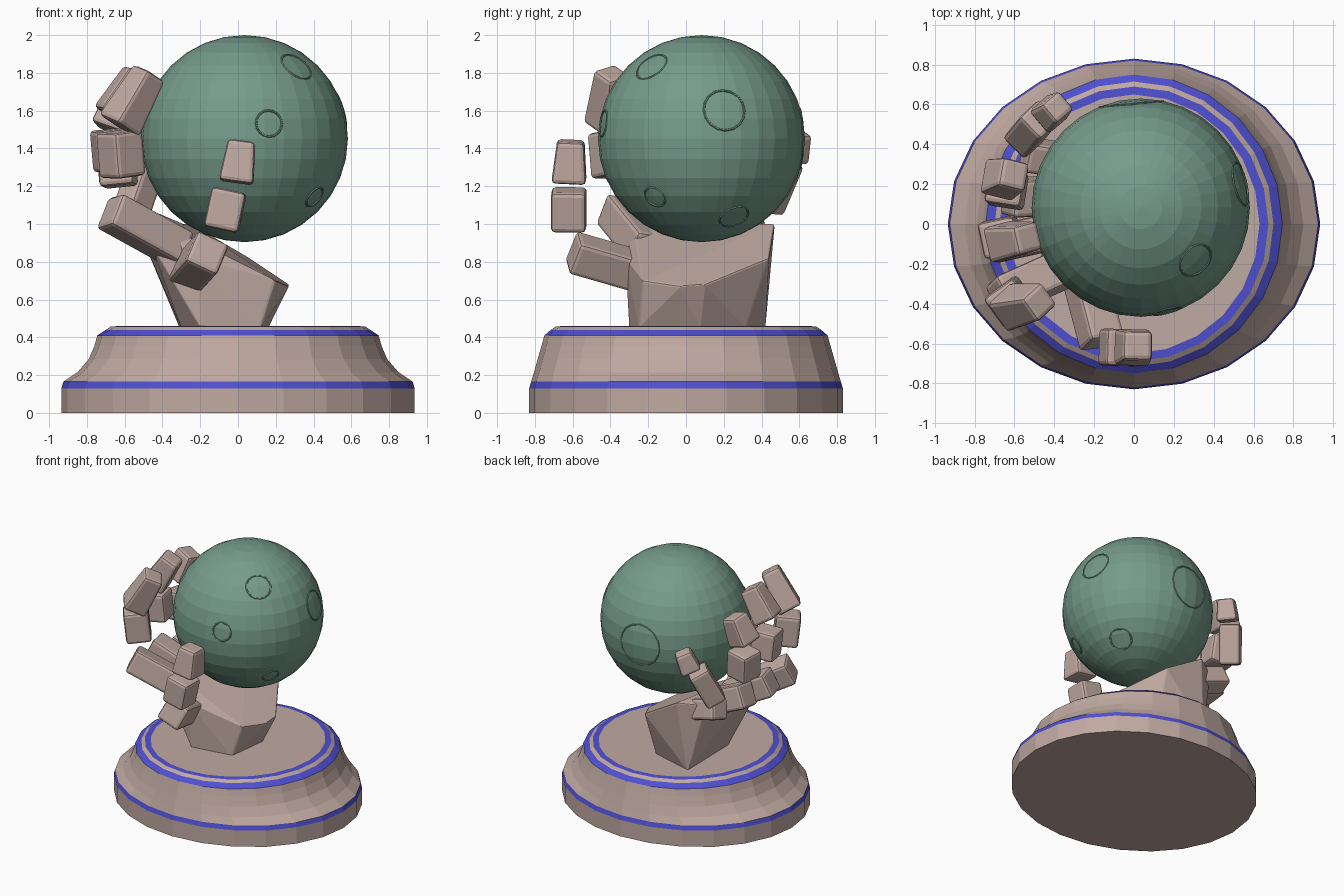
import bpy, bmesh, math
from mathutils import Vector, Matrix

if "Cube" in bpy.data.objects:
    bpy.data.objects.remove(bpy.data.objects["Cube"])


def material(name, rgb):
    m = bpy.data.materials.new(name)
    m.diffuse_color = (*rgb, 1)
    m.use_nodes = True
    m.node_tree.nodes["Principled BSDF"].inputs["Base Color"].default_value = m.diffuse_color
    return m


CLAY = material("clay", (0.53, 0.40, 0.36))
BLUE = material("blue_trim", (0.08, 0.08, 0.65))
GREEN = material("green_globe", (0.18, 0.33, 0.26))


def add(name, bm, *mats, bevel=0):
    bmesh.ops.recalc_face_normals(bm, faces=bm.faces)
    me = bpy.data.meshes.new(name)
    bm.to_mesh(me)
    bm.free()
    ob = bpy.data.objects.new(name, me)
    bpy.context.collection.objects.link(ob)
    for m in mats:
        me.materials.append(m)
    if bevel:
        b = ob.modifiers.new("bevel", "BEVEL")
        b.width, b.segments = bevel, 2
        b.limit_method = 'ANGLE'
        b.angle_limit = math.radians(35)
    return ob


# Pedestal: elliptical foot blending to a round top; (rx, ry, z, blue band above?)
SIDES = 24
rings = [(.935, .83, 0, 0), (.935, .83, .13, 1), (.925, .82, .165, 0),
         (.85, .805, .215, 0), (.79, .785, .285, 0), (.76, .765, .355, 0),
         (.745, .75, .41, 1), (.70, .715, .44, 0), (.675, .69, .457, 1), (.63, .65, .46, 0)]
bm = bmesh.new()
loops = []
for rx, ry, z, _ in rings:
    loops.append([bm.verts.new((rx * math.cos(2 * math.pi * i / SIDES),
                                ry * math.sin(2 * math.pi * i / SIDES), z)) for i in range(SIDES)])
for (lo, hi, ring) in zip(loops, loops[1:], rings):
    for i in range(SIDES):
        j = (i + 1) % SIDES
        bm.faces.new((lo[i], lo[j], hi[j], hi[i])).material_index = ring[3]
bm.faces.new(loops[0])
bm.faces.new(loops[-1])
add("pedestal", bm, CLAY, BLUE)

# Globe with shallow circular markings
C, R = Vector((.034, .082, 1.452)), .548
bm = bmesh.new()
bmesh.ops.create_uvsphere(bm, u_segments=32, v_segments=16, radius=R)
bmesh.ops.translate(bm, verts=bm.verts, vec=C)
add("globe", bm, GREEN)


def marking(name, direction, r, thick=.006, n=16, k=6):
    d = Vector(direction).normalized()
    rot = d.to_track_quat('Z', 'Y')
    bm = bmesh.new()
    grid = []
    for i in range(n):
        a = 2 * math.pi * i / n
        ring = []
        for j in range(k):
            b = 2 * math.pi * j / k
            q = r + thick * math.cos(b)
            p = Vector((q * math.cos(a), q * math.sin(a),
                        math.sqrt(R * R - r * r) - .003 + thick * math.sin(b)))
            ring.append(bm.verts.new(C + rot @ p))
        grid.append(ring)
    for i in range(n):
        for j in range(k):
            g, h, l = grid[i], grid[(i + 1) % n], (j + 1) % k
            bm.faces.new((g[j], h[j], h[l], g[l]))
    add(name, bm, GREEN)


for i, (d, r) in enumerate([((.13, -.52, .08), .07), ((.42, -.28, -.35), .06),
                            ((.3, .17, -.41), .08), ((-.05, .54, 0), .16),
                            ((.5, .12, .15), .11), ((.26, -.25, .36), .09)]):
    marking(f"globe_marking_{i + 1}", d, r)

# Wrist and cupped palm: hull of the wrist foot, the low rim and the knuckle line
palm_points = [(-.2, -.3, .45), (.12, -.25, .45), (.16, .08, .45), (.04, .32, .45),
               (-.31, .42, .45), (-.3, -.1, .45),
               (-.22, -.32, .82), (.2, -.23, .70), (.27, -.03, .67), (.27, .1, .68),
               (.06, .44, .82), (-.25, .47, 1.0),
               (-.40, -.28, 1.0), (-.45, -.28, .87), (-.49, .05, 1.0), (-.48, .05, .86),
               (-.42, .36, .98), (-.40, .36, .84)]
bm = bmesh.new()
for p in palm_points:
    bm.verts.new(p)
bmesh.ops.convex_hull(bm, input=bm.verts)
loose = [v for v in bm.verts if not v.link_faces]
bmesh.ops.delete(bm, geom=loose, context='VERTS')
add("palm_and_wrist", bm, CLAY, bevel=.01)


def segment(name, p0, p1, w, h, taper=1.0):
    """Bevelled block from p0 to p1, its back facing away from the globe."""
    p0, p1 = Vector(p0), Vector(p1)
    axis = (p1 - p0).normalized()
    side = axis.cross((p0 + p1) / 2 - C).normalized()
    out = side.cross(axis)
    bm = bmesh.new()
    corners = []
    for p, s in ((p0, 1), (p1, taper)):
        corners.append([bm.verts.new(p + side * (a * w * s / 2) + out * (b * h * s / 2))
                        for a, b in ((-1, -1), (1, -1), (1, 1), (-1, 1))])
    lo, hi = corners
    bm.faces.new(lo)
    bm.faces.new(hi)
    for i in range(4):
        j = (i + 1) % 4
        bm.faces.new((lo[i], lo[j], hi[j], hi[i]))
    add(name, bm, CLAY, bevel=.022)


# Fingers: base, middle and tip segments as (start, end)
fingers = {
    "index_finger": [((-.30, -.20, .86), (-.68, -.37, 1.07)),
                     ((-.61, -.38, 1.25), (-.63, -.40, 1.49)),
                     ((-.63, -.42, 1.52), (-.47, -.39, 1.80))],
    "middle_finger": [((-.33, -.02, .89), (-.69, -.10, 1.07)),
                      ((-.66, -.06, 1.28), (-.68, -.07, 1.50)),
                      ((-.67, -.09, 1.57), (-.53, -.07, 1.80))],
    "ring_finger": [((-.31, .15, .90), (-.64, .13, 1.04)),
                    ((-.63, .17, 1.20), (-.65, .19, 1.42)),
                    ((-.68, .22, 1.50), (-.60, .25, 1.71))],
    "little_finger": [((-.28, .31, .90), (-.55, .35, .98)),
                      ((-.56, .42, 1.08), (-.47, .53, 1.34)),
                      ((-.43, .55, 1.34), (-.38, .59, 1.49))],
    "thumb": [((-.26, -.22, .74), (-.16, -.60, .85)),
              ((-.09, -.62, .97), (-.045, -.62, 1.18)),
              ((-.01, -.62, 1.22), (.02, -.61, 1.44))]}
for name, parts in fingers.items():
    size = .155 if name == "little_finger" else .185
    for (a, b), part, taper in zip(parts, ("base", "middle", "tip"), (1, 1, .78)):
        segment(f"{name}_{part}", a, b, size, size, taper)
